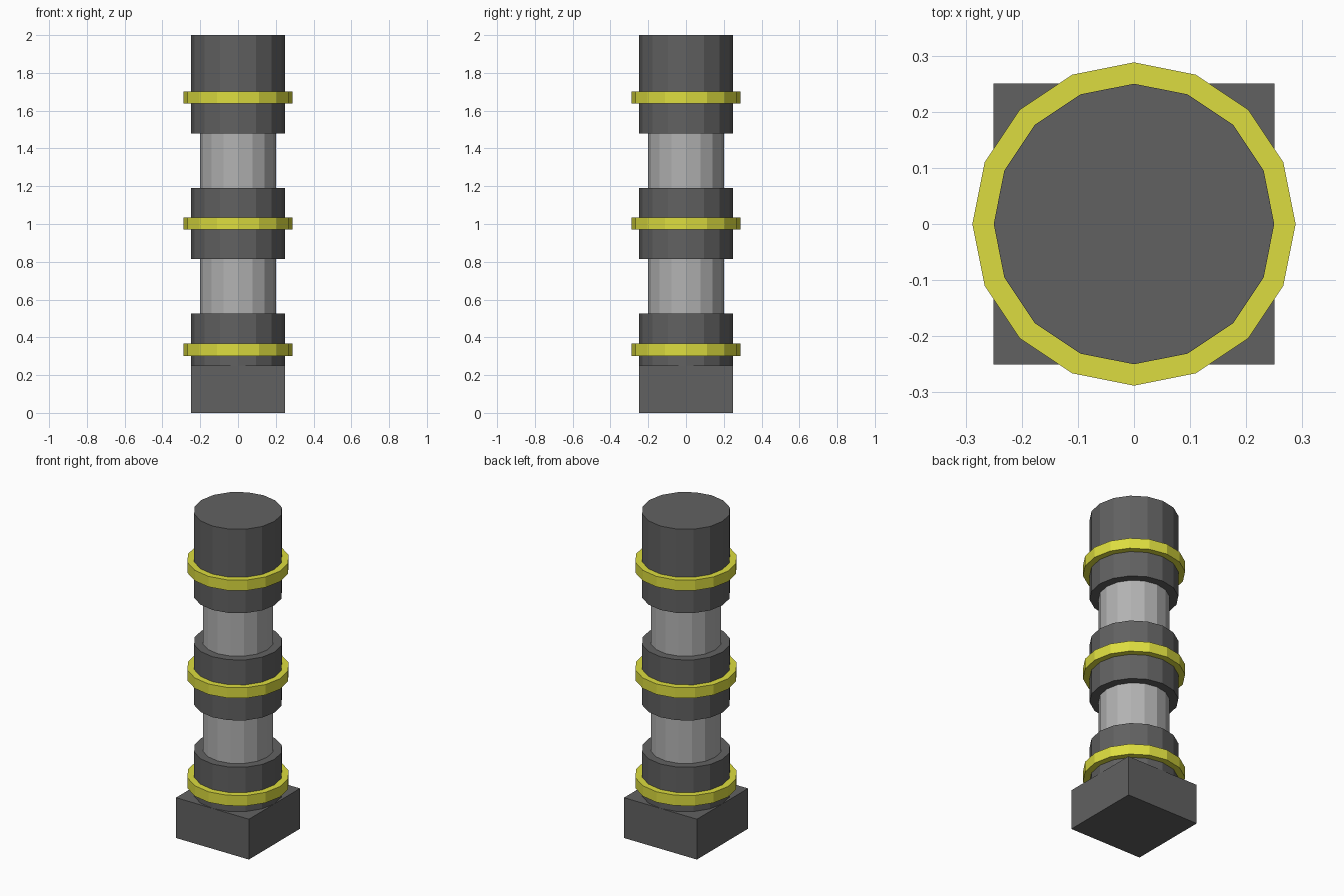
import bpy, math

if "Cube" in bpy.data.objects:
    bpy.data.objects.remove(bpy.data.objects["Cube"])

SIDES = 16


def material(name, color):
    m = bpy.data.materials.new(name)
    m.diffuse_color = (*color, 1)
    m.use_nodes = True
    m.node_tree.nodes["Principled BSDF"].inputs["Base Color"].default_value = m.diffuse_color
    return m


dark = material("dark_grey", (0.12, 0.12, 0.12))
light = material("light_grey", (0.45, 0.45, 0.45))
yellow = material("yellow", (0.72, 0.72, 0.05))


def finish(obj, name, mat):
    obj.name = name
    obj.data.materials.append(mat)


def cylinder(name, radius, z0, z1, mat):
    bpy.ops.mesh.primitive_cylinder_add(vertices=SIDES, radius=radius, depth=z1 - z0,
                                        location=(0, 0, (z0 + z1) / 2))
    finish(bpy.context.object, name, mat)


def ring(name, inner, outer, z, height, mat):
    # square-section hoop swept around the post
    profile = [(inner, -height / 2), (outer, -height / 2), (outer, height / 2), (inner, height / 2)]
    verts, faces = [], []
    for i in range(SIDES):
        a = 2 * math.pi * i / SIDES
        verts += [(r * math.cos(a), r * math.sin(a), h) for r, h in profile]
        n = (i + 1) % SIDES
        for k in range(4):
            j = (k + 1) % 4
            faces.append((i * 4 + k, n * 4 + k, n * 4 + j, i * 4 + j))
    mesh = bpy.data.meshes.new(name)
    mesh.from_pydata(verts, [], faces)
    obj = bpy.data.objects.new(name, mesh)
    bpy.context.collection.objects.link(obj)
    obj.location.z = z
    finish(obj, name, mat)


# square base block
bpy.ops.mesh.primitive_cube_add(size=0.5, location=(0, 0, 0.125))
bpy.context.object.scale.z = 0.5
finish(bpy.context.object, "base_block", dark)

# dark collars, each with a yellow band
collars = [("lower", 0.25, 0.525, 0.335), ("middle", 0.815, 1.19, 1.003), ("upper", 1.48, 2.0, 1.67)]
for name, z0, z1, band in collars:
    cylinder(name + "_collar", 0.25, z0, z1, dark)
    ring(name + "_band", 0.249, 0.288, band, 0.065, yellow)

# narrower light shafts between the collars
cylinder("lower_shaft", 0.2, 0.525, 0.815, light)
cylinder("upper_shaft", 0.2, 1.19, 1.48, light)
